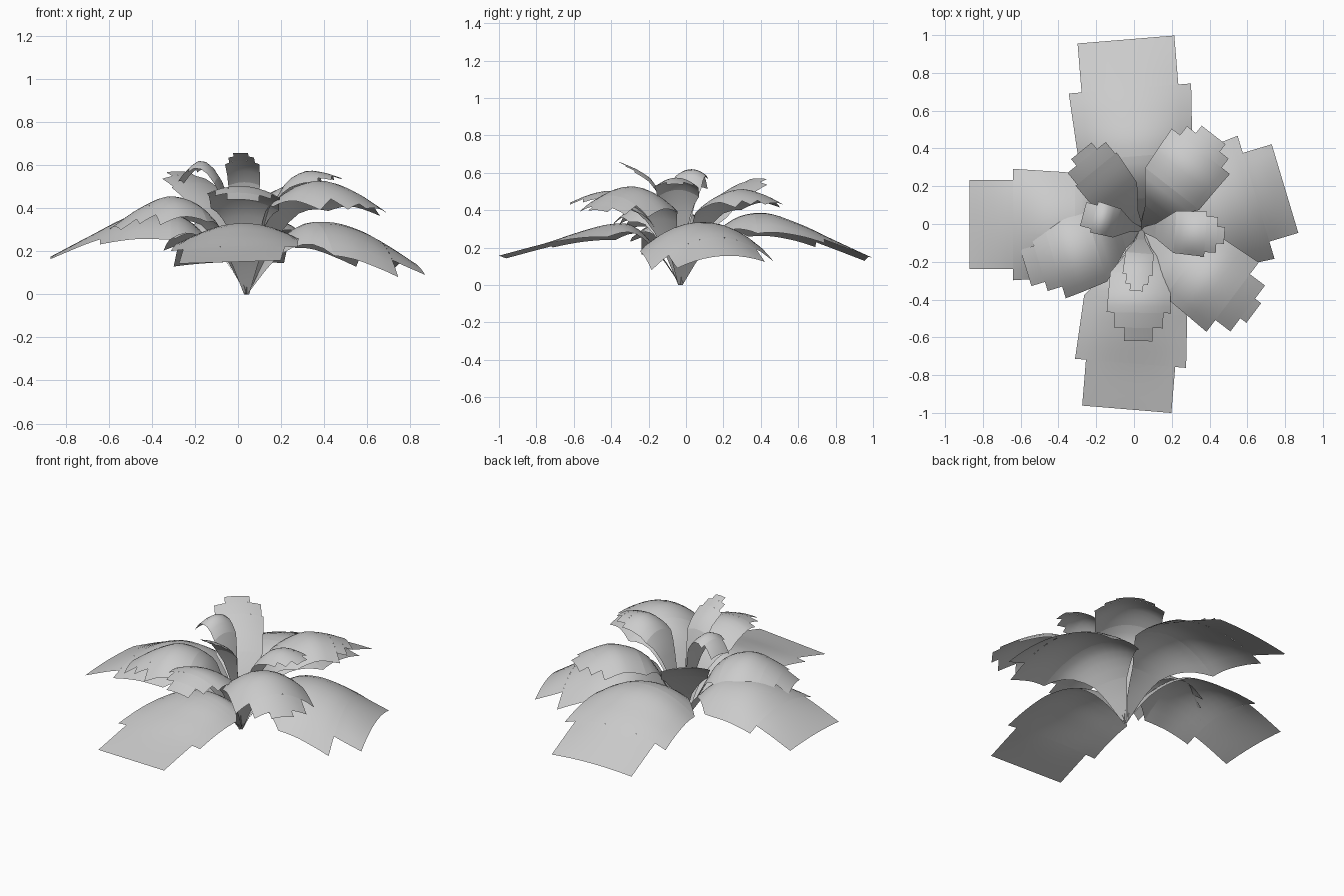
import bpy, math

if "Cube" in bpy.data.objects:
    bpy.data.objects.remove(bpy.data.objects["Cube"])

BASE = (0.04, -0.03, 0.0)
COLS = 10

mat = bpy.data.materials.new("leaf light grey")
mat.diffuse_color = (0.6, 0.6, 0.6, 1)
mat.use_nodes = True
mat.node_tree.nodes["Principled BSDF"].inputs["Base Color"].default_value = mat.diffuse_color


def spline(pts, r, k):
    """Smooth value k of the profile at distance r (cubic Hermite)."""
    n = len(pts)

    def slope(i):
        a, b = pts[max(i - 1, 0)], pts[min(i + 1, n - 1)]
        return (b[k] - a[k]) / (b[0] - a[0])
    i = 0
    while i < n - 2 and r > pts[i + 1][0]:
        i += 1
    p, q = pts[i], pts[i + 1]
    h = q[0] - p[0]
    t = (r - p[0]) / h
    return ((2*t**3 - 3*t*t + 1) * p[k] + (t**3 - 2*t*t + t) * h * slope(i)
            + (3*t*t - 2*t**3) * q[k] + (t**3 - t*t) * h * slope(i + 1))


def leaf(name, angle, ridge, outline, roll=0, shift=0):
    """ridge: (distance, height, crown); outline: (distance, half width),
    where a repeated distance makes a stepped notch. roll tilts the leaf
    sideways, shift slides it sideways."""
    a = math.radians(angle)
    ux, uy = math.cos(a), math.sin(a)
    verts, faces = [], []
    for (r0, w0), (r1, w1) in zip(outline, outline[1:]):
        if r1 - r0 < 1e-5:
            continue
        rows = max(1, round((r1 - r0) / 0.035))
        start = len(verts)
        for i in range(rows + 1):
            t = i / rows
            r, w = r0 + (r1 - r0) * t, w0 + (w1 - w0) * t
            z, c = spline(ridge, r, 1), spline(ridge, r, 2)
            grow = min(1, r / 0.4)
            for j in range(COLS + 1):
                v = w * (2 * j / COLS - 1)
                s = v + shift * grow
                verts.append((BASE[0] + r * ux - s * uy,
                              BASE[1] + r * uy + s * ux,
                              max(0.0, BASE[2] + z - c * v * v + roll * grow * v)))
        for i in range(rows):
            for j in range(COLS):
                k = start + i * (COLS + 1) + j
                faces.append((k, k + COLS + 1, k + COLS + 2, k + 1))
    me = bpy.data.meshes.new(name)
    me.from_pydata(verts, [], faces)
    me.materials.append(mat)
    for p in me.polygons:
        p.use_smooth = True
    ob = bpy.data.objects.new(name, me)
    bpy.context.collection.objects.link(ob)


def blade(w, notches):
    """Narrow stalk widening to half width w, then notched steps to the tip."""
    first = notches[0][0]
    out = [(0, 0.012), (first * 0.22, w * 0.32), (first * 0.52, w * 0.93), (first, w)]
    for (r, wn), nxt in zip(notches, notches[1:]):
        out += [(r, wn), (nxt[0], wn)]
    return out


# Large low leaves
leaf("back_leaf", 94.7,
     [(0, 0, 0), (.12, .2, .8), (.28, .35, 1.3), (.45, .385, 1.2), (.63, .33, .8),
      (.8, .25, .5), (1.01, .15, .2)],
     blade(.325, [(.75, .257), (1.01, 0)]), roll=-.03)
leaf("left_leaf", 180,
     [(0, 0, 0), (.12, .19, .8), (.28, .35, 1.5), (.42, .38, 1.6), (.55, .36, 1.3),
      (.72, .275, .6), (.91, .175, .2)],
     blade(.295, [(.68, .235), (.91, 0)]), shift=-.027)
leaf("front_leaf", -94.7,
     [(0, 0, 0), (.12, .18, .8), (.25, .315, 1.2), (.38, .325, 1), (.55, .28, .5),
      (.75, .21, .1), (.954, .15, 0)],
     blade(.295, [(.71, .237), (.954, 0)]), roll=.03)
leaf("right_leaf", 16.7,
     [(0, 0, 0), (.12, .18, .8), (.26, .315, 1.3), (.4, .335, 1.4), (.55, .295, 1.4),
      (.68, .225, 1.2), (.79, .155, .8)],
     blade(.34, [(.63, .245), (.79, 0)]), roll=.07, shift=-.01)

# Middle tier
leaf("front_right_leaf", -37,
     [(0, 0, 0), (.1, .22, 1), (.22, .43, 2), (.4, .525, 2.2), (.56, .495, 2), (.74, .4, 1.5)],
     blade(.23, [(.6, .152), (.7, .065), (.74, 0)]), roll=-.06, shift=.005)
leaf("left_front_leaf", 197,
     [(0, 0, 0), (.1, .2, 1), (.2, .38, 2), (.36, .455, 2.2), (.5, .41, 2), (.65, .31, 1.5)],
     blade(.215, [(.49, .15), (.57, .1), (.645, 0)]), shift=.015)
leaf("back_right_leaf", 52,
     [(0, 0, 0), (.1, .24, 1), (.2, .42, 2), (.38, .51, 2), (.5, .495, 2), (.63, .44, 1.5)],
     blade(.195, [(.52, .14), (.58, .08), (.63, 0)]), shift=.008)
leaf("front_small_leaf", -91,
     [(0, 0, 0), (.1, .25, 1), (.2, .41, 1.6), (.36, .5, 1.6), (.48, .485, 1.4), (.59, .44, 1)],
     blade(.17, [(.44, .13), (.52, .075), (.59, 0)]), roll=-.06, shift=-.007)

# Upper, steeper leaves
leaf("back_left_leaf", 129,
     [(0, 0, 0), (.1, .23, .5), (.24, .41, 1), (.4, .52, 1.2), (.535, .575, 1)],
     blade(.14, [(.4, .13), (.48, .07), (.525, 0)]), shift=-.015)
leaf("right_small_leaf", -4,
     [(0, 0, 0), (.08, .3, 1), (.17, .5, 3), (.27, .57, 4), (.36, .565, 3), (.44, .54, 2)],
     blade(.12, [(.34, .095), (.4, .045), (.44, 0)]))
leaf("left_small_leaf", 165,
     [(0, 0, 0), (.06, .3, 1), (.13, .53, 4), (.21, .62, 5), (.28, .58, 4), (.325, .52, 3)],
     blade(.085, [(.26, .065), (.32, 0)]))
leaf("centre_leaf", -95,
     [(0, 0, 0), (.06, .33, 1), (.13, .53, 3), (.22, .61, 3), (.32, .655, 2)],
     blade(.08, [(.24, .06), (.29, .035), (.325, 0)]))
